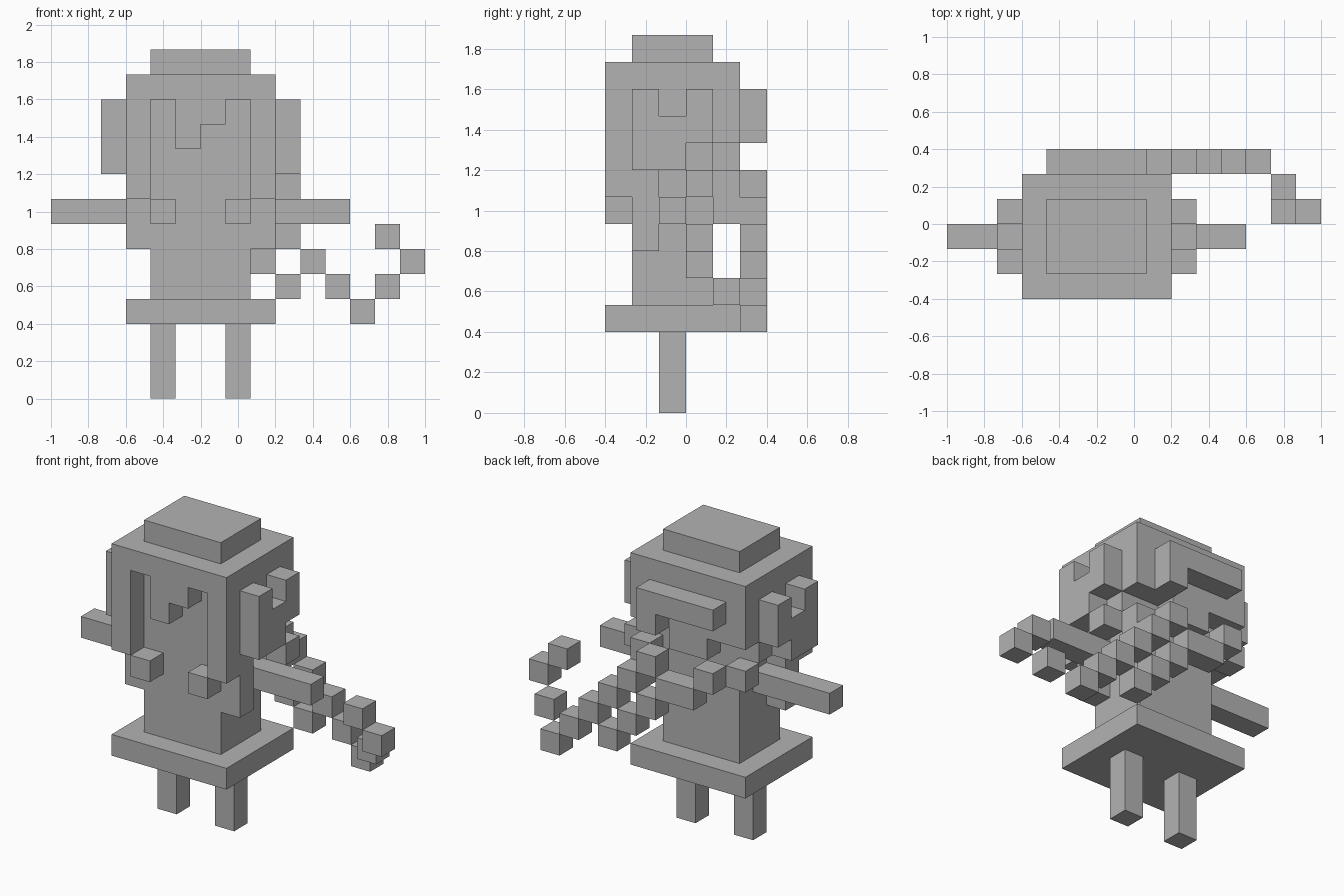
import bpy, bmesh, math
from mathutils import Vector

if "Cube" in bpy.data.objects:
    bpy.data.objects.remove(bpy.data.objects["Cube"])

U = 2 / 15                        # size of one block
ORIGIN = Vector((-1, -0.4, 0))

grey = bpy.data.materials.new("plain grey")
grey.diffuse_color = (0.45, 0.45, 0.45, 1)
grey.use_nodes = True
grey.node_tree.nodes["Principled BSDF"].inputs["Base Color"].default_value = grey.diffuse_color
parts = {}


def span(r):
    return range(r, r + 1) if isinstance(r, int) else range(r[0], r[1] + 1)


def add(name, x, y, z, mirror=False):
    """Add a cuboid of blocks to a part, optionally mirrored left to right."""
    cells = parts.setdefault(name, set())
    for i in span(x):
        for j in span(y):
            for k in span(z):
                cells.add((i, j, k))
                if mirror:
                    cells.add((11 - i, j, k))


def chain(name, start, count, dy, dz):
    """Add a diagonal chain of blocks running to the right."""
    i, j, k = start
    for n in range(count):
        add(name, i + n, j + dy * n, k + dz * n)


# lower body
add("legs", 4, 2, (0, 2), True)
add("skirt", (3, 8), (0, 4), 3)
add("torso", (4, 7), (1, 3), (4, 8))
add("arms", (0, 3), 2, 7, True)
add("chest_blocks", 4, 0, 7, True)

# head
add("head", (3, 8), (1, 3), (9, 11))
add("crown", (3, 8), (0, 4), 12)
add("cap", (4, 7), (1, 3), 13)

# hair
add("back_hair", (3, 8), 4, (10, 11))
add("back_hair", (5, 6), 4, 9)
add("fringe", 5, 0, (10, 11))
add("fringe", 6, 0, 11)
add("side_locks", 3, 0, (8, 11), True)
add("side_locks", 3, 1, (6, 8), True)
add("side_buns", 2, 1, (9, 11), True)
add("side_buns", 2, 2, (9, 10), True)
add("side_buns", 2, 3, (10, 11), True)
add("hair_clip", (4, 7), 5, 11)
add("hair_clip", 7, 5, 10)

# scarf with two ends trailing behind
add("scarf_knot", 3, 4, 8, True)
add("scarf_knot", 4, 5, 8, True)
add("scarf_knot", (5, 6), 5, 7)
chain("scarf_knot", (8, 4, 7), 2, -1, 1)
chain("short_scarf_end", (7, 5, 6), 3, 0, -1)
chain("long_scarf_end", (8, 5, 7), 5, 0, -1)
chain("long_scarf_end", (13, 4, 4), 2, -1, 1)
add("long_scarf_end", 13, 3, 6)

filled = set().union(*parts.values())


def build(name, cells):
    """Make the exposed faces of a group of blocks."""
    bm = bmesh.new()
    for cell in cells:
        centre = Vector(cell) + Vector((0.5, 0.5, 0.5))
        for axis in range(3):
            for side in (-1, 1):
                n = Vector((0, 0, 0))
                n[axis] = side
                if tuple(int(c + d) for c, d in zip(cell, n)) in filled:
                    continue
                u = Vector((0, 0, 0))
                u[(axis + 1) % 3] = 0.5
                v = n.cross(u)
                middle = centre + n / 2
                corners = (middle - u - v, middle + u - v, middle + u + v, middle - u + v)
                bm.faces.new([bm.verts.new(ORIGIN + c * U) for c in corners])
    bmesh.ops.remove_doubles(bm, verts=bm.verts, dist=0.001)
    bmesh.ops.dissolve_limit(bm, angle_limit=math.radians(1),
                             verts=bm.verts, edges=bm.edges)
    mesh = bpy.data.meshes.new(name)
    bm.to_mesh(mesh)
    bm.free()
    mesh.materials.append(grey)
    bpy.context.collection.objects.link(bpy.data.objects.new(name, mesh))


for part, cells in parts.items():
    build(part, cells)
